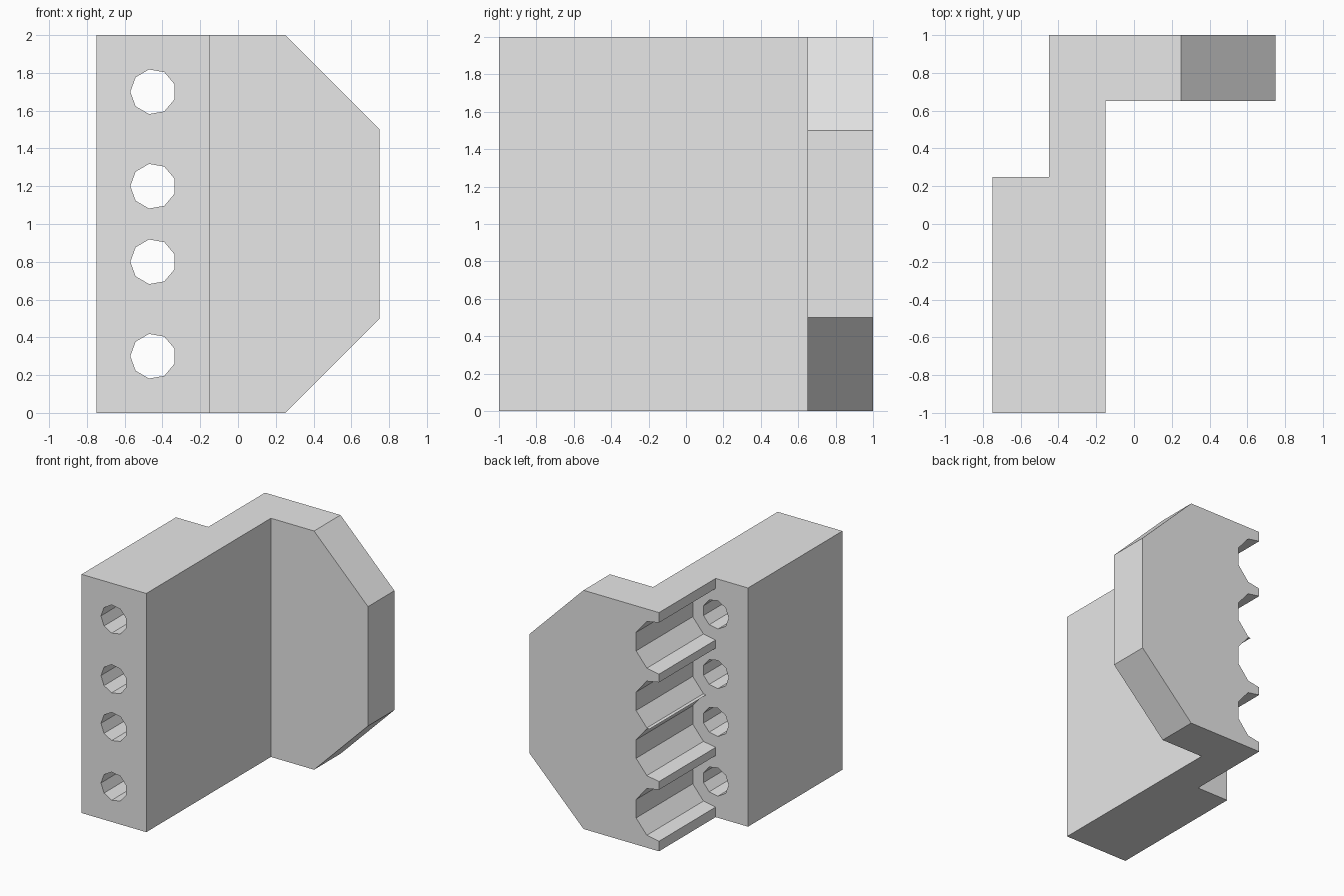
import bpy, bmesh, math
from mathutils import Vector

cube = bpy.data.objects.get("Cube")
if cube:
    bpy.data.objects.remove(cube, do_unlink=True)

# Single plain grey
grey = bpy.data.materials.new("plain_grey")
grey.use_nodes = True
colour = (0.8, 0.8, 0.8, 1)
grey.diffuse_color = colour
grey.node_tree.nodes["Principled BSDF"].inputs["Base Color"].default_value = colour


def prism(name, points, direction):
    """Extrude a closed outline into a solid, returned as a bmesh."""
    bm = bmesh.new()
    face = bm.faces.new([bm.verts.new(p) for p in points])
    result = bmesh.ops.extrude_face_region(bm, geom=[face])
    moved = [v for v in result["geom"] if isinstance(v, bmesh.types.BMVert)]
    bmesh.ops.translate(bm, verts=moved, vec=direction)
    bmesh.ops.recalc_face_normals(bm, faces=bm.faces)
    return bm


def add_object(name, bm):
    bmesh.ops.recalc_face_normals(bm, faces=bm.faces)
    mesh = bpy.data.meshes.new(name)
    bm.to_mesh(mesh)
    bm.free()
    mesh.materials.append(grey)
    obj = bpy.data.objects.new(name, mesh)
    bpy.context.collection.objects.link(obj)
    return obj


def bore(name, z, radius, y_start, y_end):
    """Nine-sided cutter running along y, one corner pointing to -x."""
    ring = []
    for i in range(9):
        a = math.pi + i * math.tau / 9
        ring.append((BORE_X + radius * math.cos(a), y_start, z + radius * math.sin(a)))
    obj = add_object(name, prism(name, ring, (0, y_end - y_start, 0)))
    obj.hide_render = True
    return obj


# Stepped bracket: thick block, thinner wall and side flange
BORE_X, STEP_Y, FLANGE_Y = -0.45, 0.25, 0.65
plan = [(-0.75, -1), (-0.15, -1), (-0.15, FLANGE_Y), (0.75, FLANGE_Y),
        (0.75, 1), (BORE_X, 1), (BORE_X, STEP_Y), (-0.75, STEP_Y)]
bm = prism("bracket", [(x, y, 0) for x, y in plan], (0, 0, 2))

# Chamfer the flange's upper and lower corners
for side in (1, -1):
    cut = bmesh.ops.bisect_plane(
        bm, geom=bm.verts[:] + bm.edges[:] + bm.faces[:], dist=1e-5,
        plane_co=Vector((0.5, 0, 1 + side * 0.75)),
        plane_no=Vector((1, 0, side)).normalized(), clear_outer=True)
    bmesh.ops.holes_fill(bm, edges=[e for e in bm.edges if e.is_boundary])
bracket = add_object("bracket", bm)

# Screw holes through the block, and wider open grooves behind them
cutters = []
for z in (0.3, 0.8, 1.2, 1.7):
    cutters.append(bore("groove_cutter", z, 0.226, STEP_Y, 1.2))
    cutters.append(bore("hole_cutter", z, 0.12, -1.2, STEP_Y + 0.1))

bpy.context.view_layer.objects.active = bracket
for cutter in cutters:
    mod = bracket.modifiers.new("cut", "BOOLEAN")
    mod.operation = "DIFFERENCE"
    mod.solver = "EXACT"
    mod.object = cutter
    bpy.ops.object.modifier_apply(modifier=mod.name)
    bpy.data.objects.remove(cutter, do_unlink=True)
